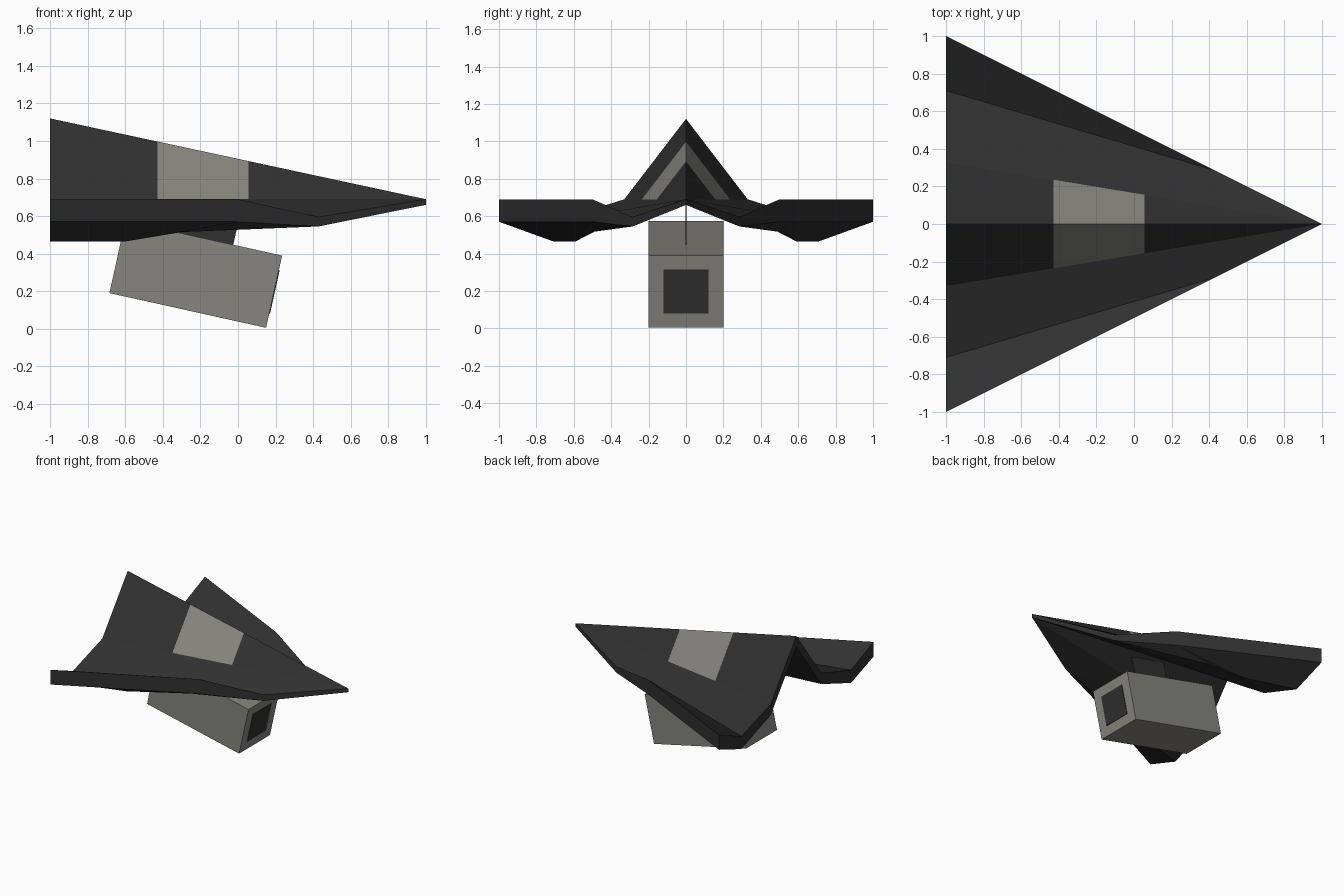
import bpy, bmesh, math
from mathutils import Matrix, Vector

old = bpy.data.objects.get("Cube")
if old:
    bpy.data.objects.remove(old, do_unlink=True)


def material(name, rgb):
    m = bpy.data.materials.new(name)
    m.use_nodes = True
    color = (*rgb, 1)
    m.diffuse_color = color
    bsdf = m.node_tree.nodes["Principled BSDF"]
    bsdf.inputs["Base Color"].default_value = color
    bsdf.inputs["Roughness"].default_value = 0.8
    return m


dark = material("charcoal", (0.03, 0.03, 0.03))
grey = material("warm grey", (0.24, 0.235, 0.205))


def finish(name, bm, mats):
    bmesh.ops.recalc_face_normals(bm, faces=bm.faces[:])
    mesh = bpy.data.meshes.new(name)
    bm.to_mesh(mesh)
    bm.free()
    for m in mats:
        mesh.materials.append(m)
    ob = bpy.data.objects.new(name, mesh)
    bpy.context.collection.objects.link(ob)
    return ob


# Folded wing: one half, upper skin (capitals) and lower skin (small letters)
points = {
    "P": (-1, 0, 1.12), "F": (-1, .33, .69), "V": (-1, .71, .57), "T": (-1, 1, .69),
    "K": (0, .5, .69), "C": (.43, .285, .595), "N": (1, 0, .69),
    "p": (-1, 0, 1.03), "f": (-1, .33, .60), "v": (-1, .71, .465), "t": (-1, 1, .57),
    "k": (0, .5, .57), "c": (.43, .285, .545), "n": (1, 0, .66),
    "b": (-.6, .59, .465), "d": (-.3, .505, .515),
}
upper = ["PFN", "FVCN", "VTKC"]
lower = ["pfn", "fvb", "fbd", "fdc", "fcn", "vtkb", "bkd", "dkc"]
rim = ["PFfp", "FVvf", "VTtv", "TKkt", "KCck", "CNnc"]

bm = bmesh.new()
verts = {k: bm.verts.new(co) for k, co in points.items()}
faces = [bm.faces.new([verts[k] for k in keys]) for keys in upper + lower + rim]

# Pale band cut across the roof panels
band = (-.43, .055)
roof = [faces[0]]
for x in band:
    geom = set(roof)
    for f in roof:
        geom.update(f.edges, f.verts)
    cut = bmesh.ops.bisect_plane(bm, geom=list(geom), plane_co=(x, 0, 0), plane_no=(1, 0, 0))
    roof = [g for g in cut["geom"] if isinstance(g, bmesh.types.BMFace)]
for f in roof:
    if band[0] < f.calc_center_median().x < band[1]:
        f.material_index = 1
wing = finish("folded_wing", bm, [dark, grey])
mirror = wing.modifiers.new("Mirror", "MIRROR")
mirror.use_axis = (False, True, False)

# Slung parts share one tilted frame
tilt = Matrix.Translation((-.225, 0, .29)) @ Matrix.Rotation(math.radians(12.5), 4, "Y")


def slung_box(name, centre, size, mat):
    bm = bmesh.new()
    bmesh.ops.create_cube(bm, size=1)
    bmesh.ops.scale(bm, vec=Vector(size), verts=bm.verts[:])
    bmesh.ops.translate(bm, vec=Vector(centre), verts=bm.verts[:])
    bmesh.ops.transform(bm, matrix=tilt, verts=bm.verts[:])
    return finish(name, bm, [mat])


length, width, height = .855, .4, .394
slung_box("hanging_box", (0, 0, 0), (length, width, height), grey)
slung_box("box_window", (length / 2, 0, 0), (.008, .24, .24), dark)
slung_box("keel_plate", (0, 0, .31), (.322, .006, .25), dark)
